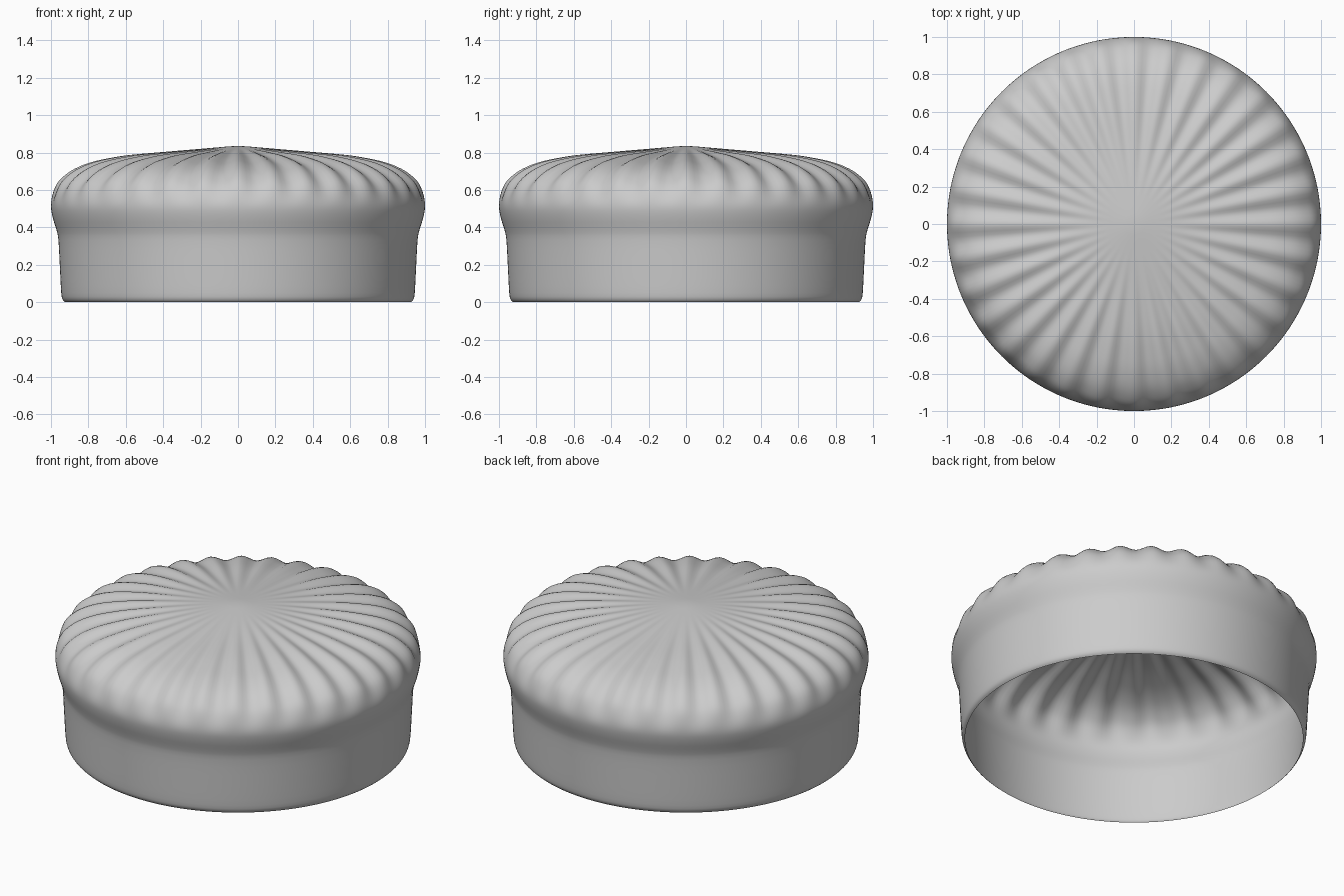
import bpy, bmesh, math
from mathutils import Vector

if "Cube" in bpy.data.objects:
    bpy.data.objects.remove(bpy.data.objects["Cube"])

FOLDS, SEG = 32, 256
# Outer profile (radius, height) from open rim up to the crown
P = [(.925, 0), (.938, .015), (.945, .05), (.952, .18), (.96, .33), (.97, .385),
     (.99, .45), (1.0, .51), (.993, .57), (.97, .63), (.93, .675), (.87, .715),
     (.79, .747), (.70, .768), (.58, .787), (.40, .803), (.20, .82), (.06, .832)]


def smooth(a, b, x):
    t = max(0, min(1, (x - a) / (b - a)))
    return t * t * (3 - 2 * t)


def catmull(pts, n):
    """Round the profile by interpolating n steps between its points."""
    v = [Vector(p) for p in pts]
    v = [2 * v[0] - v[1]] + v + [2 * v[-1] - v[-2]]
    out = []
    for a, b, c, d in zip(v, v[1:], v[2:], v[3:]):
        for i in range(n):
            t = i / n
            out.append(.5 * (2 * b + (c - a) * t + (2 * a - 5 * b + 4 * c - d) * t * t
                             + (3 * b - a - 3 * c + d) * t ** 3))
    return out + [v[-2]]


# Pleated crown and smooth band as one open shell
prof = catmull(P, 3)
bm = bmesh.new()
rings = []
for i, p in enumerate(prof):
    tan = (prof[min(i + 1, len(prof) - 1)] - prof[max(i - 1, 0)]).normalized()
    amp = .024 * smooth(.5, .68, p.y) * smooth(.15, .85, p.x)
    ring = []
    for k in range(SEG):
        a = 2 * math.pi * k / SEG
        d = amp * (1 - math.cos(FOLDS * a)) / 2
        r, z = p.x - tan.y * d, p.y + tan.x * d
        ring.append(bm.verts.new((r * math.cos(a), r * math.sin(a), z)))
    rings.append(ring)
for lo, hi in zip(rings, rings[1:]):
    for k in range(SEG):
        j = (k + 1) % SEG
        bm.faces.new((lo[k], lo[j], hi[j], hi[k]))
tip = bm.verts.new((0, 0, .836))
for k in range(SEG):
    bm.faces.new((rings[-1][k], rings[-1][(k + 1) % SEG], tip))
for f in bm.faces:
    f.smooth = True
mesh = bpy.data.meshes.new("pleated_cap")
bm.to_mesh(mesh)
bm.free()
bpy.context.collection.objects.link(bpy.data.objects.new("pleated_cap", mesh))
